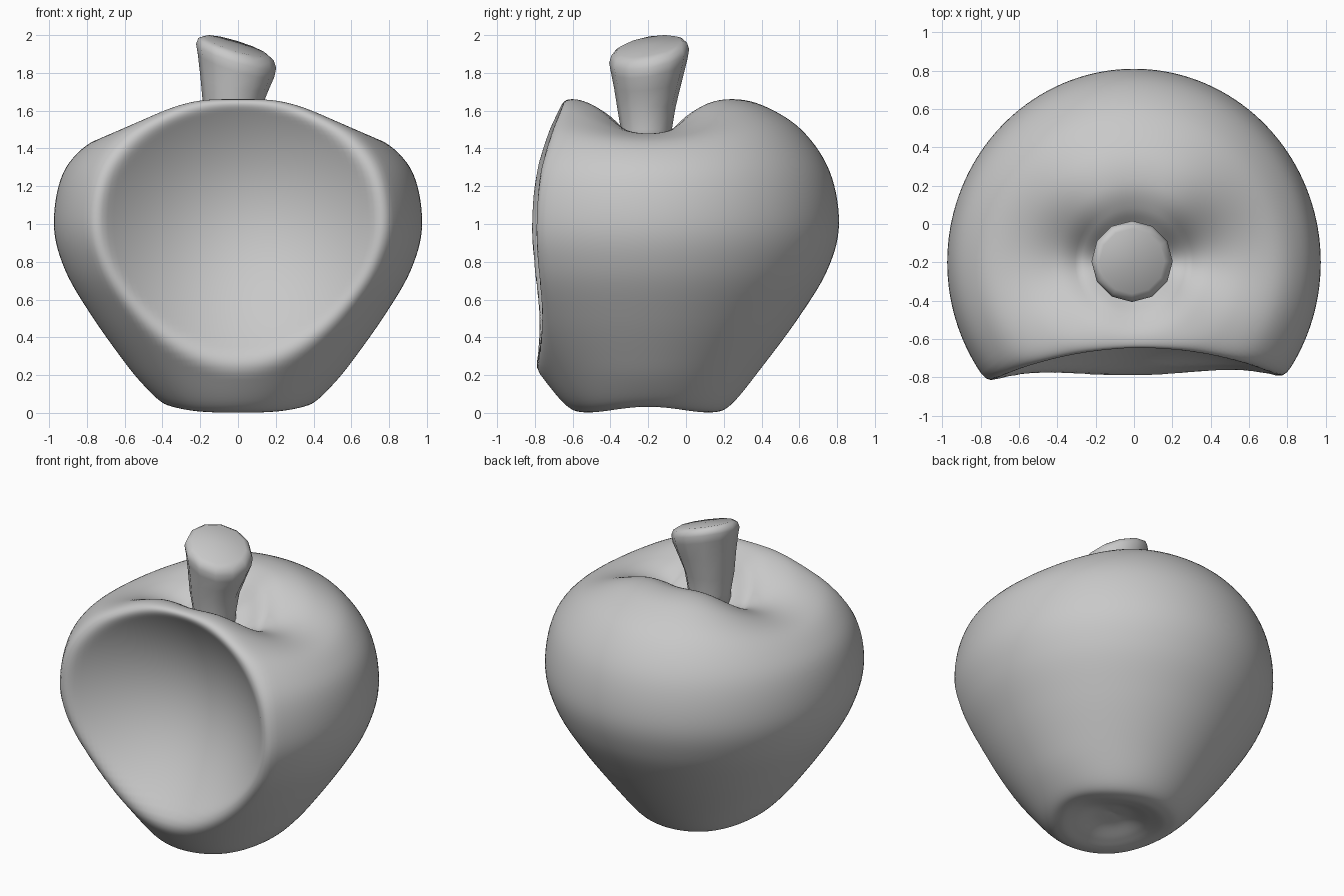
import bpy, bmesh, math

if "Cube" in bpy.data.objects:
    bpy.data.objects.remove(bpy.data.objects["Cube"])

CY = -0.2          # apple axis sits forward of the origin

mat = bpy.data.materials.new("plain_grey")
mat.diffuse_color = (0.58, 0.58, 0.58, 1)
mat.use_nodes = True
mat.node_tree.nodes["Principled BSDF"].inputs["Base Color"].default_value = mat.diffuse_color


def smoothstep(a, b, v):
    t = max(0.0, min(1.0, (v - a) / (b - a)))
    return t * t * (3 - 2 * t)


def catmull(pts, steps):
    """Smooth curve through the profile points."""
    p = [pts[0]] + pts + [pts[-1]]
    out = []
    for i in range(1, len(p) - 2):
        for k in range(steps):
            t = k / steps
            out.append(tuple(0.5 * (2 * b + (c - a) * t + (2 * a - 5 * b + 4 * c - d) * t * t
                                    + (3 * b - a - 3 * c + d) * t ** 3)
                             for a, b, c, d in zip(p[i - 1], p[i], p[i + 1], p[i + 2])))
    return out + [pts[-1]]


def lathe(name, profile, seg, shape):
    """Revolve a profile; shape(r, z, angle) gives the final point."""
    bm = bmesh.new()
    rings = []
    for r, z in profile:
        if r < 1e-6:
            rings.append([bm.verts.new(shape(0, z, 0))])
        else:
            rings.append([bm.verts.new(shape(r, z, 2 * math.pi * i / seg)) for i in range(seg)])
    for a, b in zip(rings, rings[1:]):
        for i in range(seg):
            j = (i + 1) % seg
            q = [a[i % len(a)], a[j % len(a)], b[j % len(b)], b[i % len(b)]]
            bm.faces.new(list(dict.fromkeys(q)))
    bmesh.ops.recalc_face_normals(bm, faces=bm.faces)
    me = bpy.data.meshes.new(name)
    bm.to_mesh(me)
    bm.free()
    me.materials.append(mat)
    ob = bpy.data.objects.new(name, me)
    bpy.context.collection.objects.link(ob)
    for p in me.polygons:
        p.use_smooth = True
    return ob


# Apple body: revolved profile, saddle-shaped ends, bowl-shaped bite in front
def apple_point(r, z, a):
    x, y = 0.965 * r * math.cos(a), CY + r * math.sin(a)
    side = math.cos(a) ** 4 * min(1, r / 0.3)
    top = smoothstep(1.1, 1.42, z) * (1 - smoothstep(0.4, 1.1, r))
    z2 = z - 0.19 * side * top + 0.03 * side * (1 - smoothstep(0.0, 0.25, z))
    if y < CY:
        bite = -0.45 - 0.66 * (x - 0.02) ** 2 - 0.6 * (z2 - 1.05) ** 2
        k = 0.12 + 0.1 * smoothstep(1.1, 1.6, z2)
        h = max(k - abs(y - bite), 0) / k
        y = max(y, bite) + h * h * k / 4      # rounded lip
    return x, y, z2


outline = [(0, 0.085), (0.12, 0.065), (0.24, 0.022), (0.34, 0.003), (0.44, 0.045), (0.6, 0.24),
           (0.8, 0.51), (0.95, 0.76), (1.01, 1.0), (0.96, 1.28), (0.81, 1.5), (0.6, 1.63),
           (0.42, 1.66), (0.28, 1.61), (0.16, 1.51), (0, 1.42)]
lathe("apple_body", catmull(outline, 7), 144, apple_point)


# Stem: flared stalk with a slanted top
def stem_point(r, z, a):
    x, y = r * math.cos(a), r * math.sin(a)
    t = smoothstep(1.6, 1.85, z)
    return x - 0.03 + 0.02 * t, CY + y - 0.01 + 0.015 * t, z + t * (-0.3 * x + 0.17 * y)


stem_outline = [(0, 1.36), (0.13, 1.36), (0.135, 1.5), (0.155, 1.62), (0.18, 1.74), (0.203, 1.84),
                (0.212, 1.89), (0.2, 1.925), (0.17, 1.942), (0, 1.95)]
lathe("stem", stem_outline, 12, stem_point)
